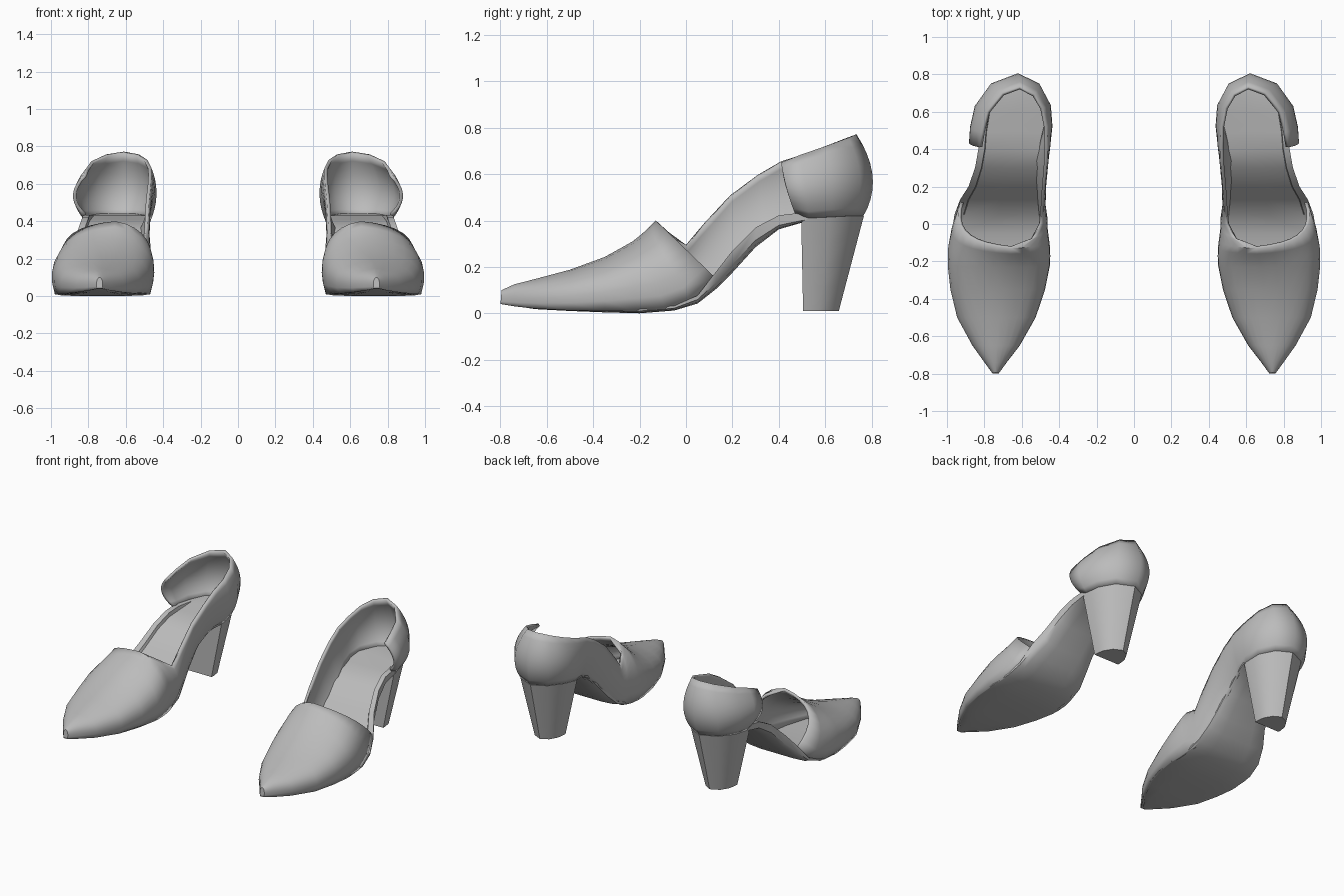
import bpy, bmesh
from mathutils import Vector

cube = bpy.data.objects.get("Cube")
if cube:
    bpy.data.objects.remove(cube, do_unlink=True)

GREY = (0.5, 0.5, 0.5, 1.0)
mat = bpy.data.materials.new("plain grey")
mat.use_nodes = True
mat.diffuse_color = GREY
mat.node_tree.nodes["Principled BSDF"].inputs["Base Color"].default_value = GREY


def make(name, bm, angle=40, shell=0.0):
    """Turn a bmesh into a smooth object, mirrored to make the pair."""
    bmesh.ops.remove_doubles(bm, verts=bm.verts, dist=0.0005)
    if not shell:
        bmesh.ops.recalc_face_normals(bm, faces=bm.faces)
    me = bpy.data.meshes.new(name)
    bm.to_mesh(me)
    bm.free()
    ob = bpy.data.objects.new(name, me)
    bpy.context.collection.objects.link(ob)
    me.materials.append(mat)
    bpy.ops.object.select_all(action='DESELECT')
    ob.select_set(True)
    bpy.context.view_layer.objects.active = ob
    bpy.ops.object.shade_smooth_by_angle(angle=angle * 3.14159 / 180)
    if shell:
        s = ob.modifiers.new("thickness", 'SOLIDIFY')
        s.thickness = shell
        s.offset = -1
    ob.modifiers.new("pair", 'MIRROR').use_axis[0] = True
    return ob


def grid(bm, rows, closed=False):
    """Skin a list of equally long point rows."""
    vs = [[bm.verts.new(p) for p in r] for r in rows]
    n = len(rows[0])
    for a, b in zip(vs, vs[1:]):
        for j in range(n if closed else n - 1):
            k = (j + 1) % n
            bm.faces.new((a[j], a[k], b[k], b[j]))
    return vs


def column(b, c, t, n=9):
    """Curved column of the upper, from sole edge b to top line t."""
    b, c, t = Vector(b), Vector(c), Vector(t)
    return [b * (1 - s) ** 2 + c * 2 * s * (1 - s) + t * s * s
            for s in (i / n for i in range(n + 1))]


# Vamp stations: outer y, inner y, ridge y, outer x, inner x, outer z, inner z, ridge x, ridge z
vamp = [
    (-.80, -.80, -.795, .757, .723, .04, .04, .74, .10),
    (-.74, -.74, -.74, .80, .68, .03, .03, .74, .125),
    (-.65, -.65, -.65, .865, .61, .02, .02, .735, .148),
    (-.50, -.50, -.50, .948, .525, .012, .012, .72, .188),
    (-.35, -.35, -.35, .985, .475, .01, .01, .70, .243),
    (-.22, -.22, -.23, 1.0, .45, .008, .008, .68, .31),
    (-.09, -.16, -.19, .998, .448, .015, .008, .67, .342),
    (.02, -.10, -.16, .98, .45, .05, .012, .66, .37),
    (.13, -.05, -.13, .945, .455, .15, .02, .655, .40),
]


def vamp_column(st, side):
    yo, yi, yr, xo, xi, zo, zi, xr, zr = st
    w = xo - xi
    x, y, z = (xo, yo, zo) if side > 0 else (xi, yi, zi)
    f = .88
    return column((x - side * .04 * w, y, z),
                  (x + side * .13 * w, y + (yr - y) * f, z + (zr - z) * f),
                  (xr, yr, zr))


# Inner side wall: sole edge, control, top line
wall = [
    ((.485, .00, .03), (.42, -.03, .24), (.54, -.075, .35)),
    ((.495, .06, .065), (.43, .02, .20), (.492, .00, .295)),
    ((.505, .14, .135), (.455, .11, .27), (.482, .08, .39)),
    ((.515, .24, .245), (.455, .21, .39), (.475, .19, .508)),
    ((.515, .34, .335), (.44, .33, .48), (.465, .31, .597)),
    ((.49, .43, .385), (.42, .43, .54), (.462, .41, .655)),
]
# Heel counter, wrapping from the inner side round to the outer side
counter = [
    ((.468, .52, .40), (.405, .53, .55), (.465, .52, .69)),
    ((.482, .62, .415), (.405, .65, .56), (.485, .62, .728)),
    ((.54, .715, .42), (.475, .795, .57), (.53, .695, .757)),
    ((.635, .765, .42), (.615, .86, .58), (.61, .735, .772)),
    ((.745, .715, .42), (.80, .795, .57), (.705, .70, .757)),
    ((.808, .62, .415), (.905, .65, .56), (.785, .60, .72)),
    ((.825, .53, .41), (.935, .52, .54), (.812, .49, .682)),
    ((.825, .47, .43), (.94, .43, .53), (.825, .41, .65)),
]

# Upper: one continuous shell from the outer vamp edge to the outer counter edge
cols = [vamp_column(s, 1) for s in reversed(vamp)]
cols += [vamp_column(s, -1) for s in vamp]
cols += [column(*c) for c in wall + counter]
bm = bmesh.new()
grid(bm, cols)
make("upper", bm, 50, shell=.018)

# Heel: tapered block under the counter
top = [Vector((.472, .495, .395))] + [Vector(c[0]) for c in counter[:-1]] + [Vector((.825, .495, .395))]


def heel_ring(f):
    return [Vector((.645 + (p.x - .645) * (1 - .47 * f),
                    .497 + .008 * f + (p.y - .495) * (1 - .43 * f),
                    p.z + (.01 - p.z) * f)) for p in top]


bm = bmesh.new()
rings = grid(bm, [heel_ring(f) for f in (0, .25, .5, .75, 1)], closed=True)
bm.faces.new(rings[0])
bm.faces.new(rings[-1])
make("heel", bm, 40)

# Sole and insole slab: y, inner x, outer x, underside z, thickness, lip height
sole = [
    (-.795, .73, .75, .04, .01, 0), (-.65, .62, .855, .018, .015, 0),
    (-.50, .54, .932, .010, .015, 0), (-.35, .493, .965, .004, .02, 0),
    (-.20, .47, .98, 0, .02, 0), (-.05, .475, .975, .012, .02, 0),
    (.05, .48, .96, .042, .035, 0), (.13, .495, .93, .105, .055, .02),
    (.20, .505, .885, .175, .07, .025), (.30, .51, .85, .285, .06, .025),
    (.40, .495, .832, .362, .035, .025), (.49, .468, .828, .388, .02, .025),
    (.60, .49, .805, .405, .025, 0), (.70, .55, .74, .41, .03, 0),
    (.75, .62, .66, .41, .03, 0),
]
rows = []
for y, xi, xo, z, th, lip in sole:
    def at(f, h):
        return (xi + (xo - xi) * f, y, z + h)
    under = [at(f, th * r) for f, r in ((0, .5), (.07, .2), (.25, 0), (.5, 0), (.75, 0), (.93, .15), (1, .5))]
    over = [at(1, th + lip), at(.9, th + lip), at(.89, th), at(.5, th), at(0, th)]
    rows.append(under + over)
bm = bmesh.new()
ends = grid(bm, rows, closed=True)
bm.faces.new(ends[0])
bm.faces.new(ends[-1])
make("sole", bm, 45)
